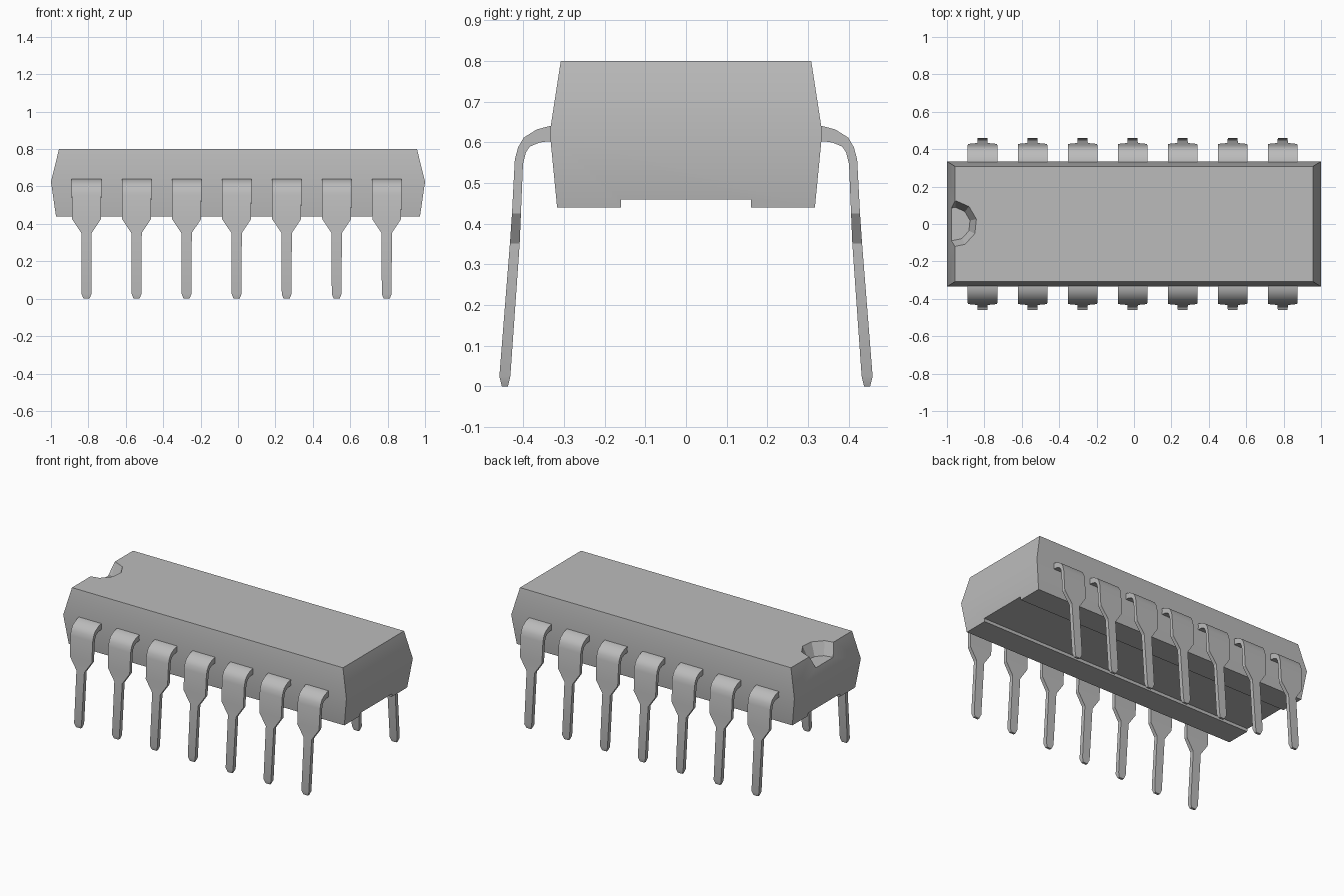
import bpy, bmesh, math
from mathutils import Matrix

if "Cube" in bpy.data.objects:
    bpy.data.objects.remove(bpy.data.objects["Cube"])

grey = bpy.data.materials.new("plain grey")
grey.diffuse_color = (0.5, 0.5, 0.5, 1)
grey.use_nodes = True
grey.node_tree.nodes["Principled BSDF"].inputs["Base Color"].default_value = grey.diffuse_color


def make_object(name, bm):
    bmesh.ops.recalc_face_normals(bm, faces=bm.faces)
    mesh = bpy.data.meshes.new(name)
    bm.to_mesh(mesh)
    bm.free()
    mesh.materials.append(grey)
    obj = bpy.data.objects.new(name, mesh)
    bpy.context.collection.objects.link(obj)
    return obj


def loft(bm, rings):
    """Skin a stack of equal-length point rings and cap both ends."""
    rows = [[bm.verts.new(p) for p in ring] for ring in rings]
    for a, b in zip(rows, rows[1:]):
        for i in range(len(a)):
            j = (i + 1) % len(a)
            bm.faces.new((a[i], a[j], b[j], b[i]))
    bm.faces.new(rows[0])
    bm.faces.new(rows[-1])


def select_only(obj):
    bpy.ops.object.select_all(action='DESELECT')
    obj.select_set(True)
    bpy.context.view_layer.objects.active = obj


def cut(obj, cutter):
    select_only(obj)
    mod = obj.modifiers.new("cut", 'BOOLEAN')
    mod.operation = 'DIFFERENCE'
    mod.solver = 'EXACT'
    mod.object = cutter
    bpy.ops.object.modifier_apply(modifier=mod.name)
    bpy.data.objects.remove(cutter)


def smooth(obj):
    select_only(obj)
    bpy.ops.object.shade_smooth_by_angle(angle=math.radians(30))


# Body: rectangle rings, widest at the parting line
bm = bmesh.new()
loft(bm, [[(sx * hx, sy * hy, z) for sx, sy in ((-1, -1), (1, -1), (1, 1), (-1, 1))]
          for hx, hy, z in ((0.973, 0.317, 0.44), (1.0, 0.335, 0.625), (0.957, 0.308, 0.80))])
body = make_object("body", bm)

# Shallow channel along the underside
bm = bmesh.new()
bmesh.ops.create_cube(bm, size=1, matrix=Matrix.Translation((0, 0, 0.41))
                      @ Matrix.Diagonal((3, 0.32, 0.1, 1)))
cut(body, make_object("channel_cutter", bm))

# Tapered ten-sided orientation notch in the top
bm = bmesh.new()
loft(bm, [[(-0.965 + r * math.cos(math.radians(12 + 36 * k)),
            r * math.sin(math.radians(12 + 36 * k)), z) for k in range(10)]
          for r, z in ((0.09, 0.72), (0.125, 0.80), (0.134, 0.82))])
cut(body, make_object("notch_cutter", bm))
smooth(body)

# Pin sections: outer y, outer z, inner y, inner z, half width
SECTIONS = [
    (0.300, 0.640, 0.300, 0.603, 0.079),
    (0.337, 0.640, 0.337, 0.603, 0.079),
    (0.367, 0.632, 0.360, 0.600, 0.079),
    (0.399, 0.612, 0.384, 0.590, 0.079),
    (0.413, 0.588, 0.394, 0.575, 0.079),
    (0.421, 0.558, 0.401, 0.546, 0.079),
    (0.428, 0.425, 0.406, 0.425, 0.077),
    (0.433, 0.352, 0.409, 0.352, 0.028),
    (0.459, 0.025, 0.432, 0.025, 0.026),
    (0.453, 0.000, 0.438, 0.000, 0.016),
]

# Seven pins along each long side
for side, label in ((-1, "front"), (1, "back")):
    for n in range(7):
        x = -0.81 + 0.2675 * n
        bm = bmesh.new()
        loft(bm, [[(x - w, side * yo, zo), (x + w, side * yo, zo),
                   (x + w, side * yi, zi), (x - w, side * yi, zi)]
                  for yo, zo, yi, zi, w in SECTIONS])
        smooth(make_object(f"{label}_pin_{n + 1}", bm))
